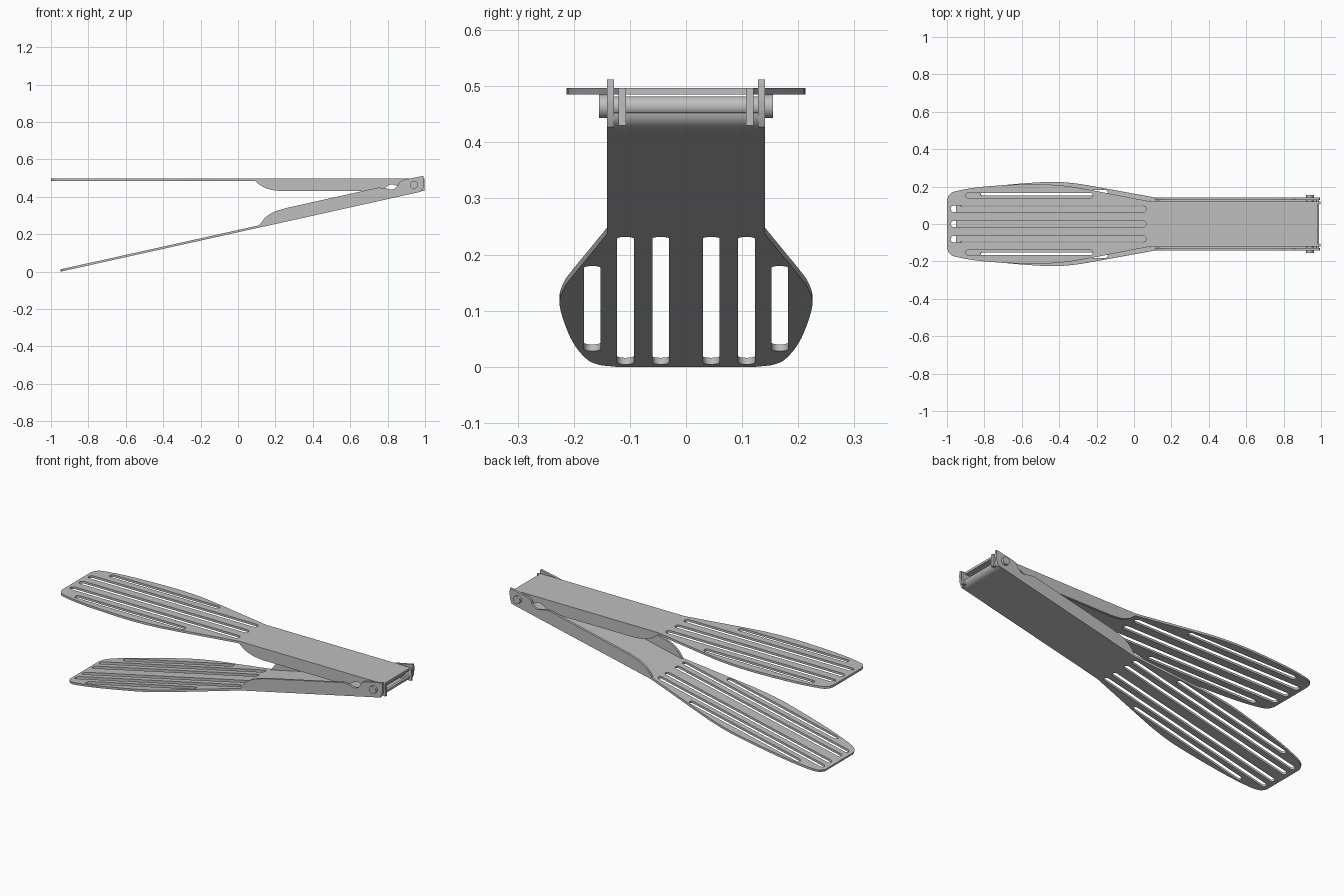
import bpy
import bmesh
from math import sin, cos, pi, radians
from mathutils import Matrix, Vector

cube = bpy.data.objects.get("Cube")
if cube:
    bpy.data.objects.remove(cube)

steel = bpy.data.materials.new("brushed_steel")
steel.use_nodes = True
GREY = (0.52, 0.52, 0.52, 1)
steel.diffuse_color = GREY
steel.node_tree.nodes["Principled BSDF"].inputs["Base Color"].default_value = GREY

THICK = 0.012
NECK = 1.09          # where the blade meets the channel
UPRIGHT = Matrix.Rotation(pi / 2, 4, 'X')


def add_object(name, mesh, matrix):
    bm = bmesh.new()
    bm.from_mesh(mesh)
    bmesh.ops.remove_doubles(bm, verts=bm.verts, dist=1e-5)
    bmesh.ops.recalc_face_normals(bm, faces=bm.faces)
    bm.to_mesh(mesh)
    bm.free()
    for poly in mesh.polygons:
        poly.use_smooth = True
    mesh.set_sharp_from_angle(angle=radians(30))
    mesh.materials.clear()
    mesh.materials.append(steel)
    obj = bpy.data.objects.new(name, mesh)
    obj.matrix_world = matrix
    bpy.context.collection.objects.link(obj)
    return obj


def sheet(name, loops, thickness, matrix):
    """Extrude closed 2D loops (outline first, then holes) into a solid sheet."""
    curve = bpy.data.curves.new(name, 'CURVE')
    curve.dimensions = '2D'
    curve.fill_mode = 'BOTH'
    curve.extrude = thickness / 2
    for loop in loops:
        spline = curve.splines.new('POLY')
        spline.points.add(len(loop) - 1)
        for point, (x, y) in zip(spline.points, loop):
            point.co = (x, y, 0, 1)
        spline.use_cyclic_u = True
    helper = bpy.data.objects.new(name + "_helper", curve)
    bpy.context.collection.objects.link(helper)
    graph = bpy.context.evaluated_depsgraph_get()
    mesh = bpy.data.meshes.new_from_object(helper.evaluated_get(graph))
    bpy.data.objects.remove(helper)
    bpy.data.curves.remove(curve)
    return add_object(name, mesh, matrix)


def smooth_path(points, steps=5):
    """Catmull-Rom curve through the points."""
    p = [Vector(q) for q in points]
    p = [2 * p[0] - p[1]] + p + [2 * p[-1] - p[-2]]
    path = []
    for a, b, c, d in zip(p, p[1:], p[2:], p[3:]):
        for i in range(steps):
            t = i / steps
            path.append((b * 2 + (c - a) * t + (a * 2 - b * 5 + c * 4 - d) * t ** 2
                         + (b * 3 - a - c * 3 + d) * t ** 3) / 2)
    return path + [p[-2]]


def slot(start, end, y, width=0.03, steps=8):
    r = width / 2
    loop = []
    for centre, turn in ((end - r, -pi / 2), (start + r, pi / 2)):
        for i in range(steps + 1):
            a = turn + pi * i / steps
            loop.append((centre + r * cos(a), y + r * sin(a)))
    return loop


def arm(label, matrix, edge, half, length, long_slots, short_slot, rim, notch, ear):
    # Slotted blade and channel floor in one sheet
    side = smooth_path(edge) + [Vector((NECK, half)), Vector((length, half))]
    outline = [(p.x, p.y) for p in side] + [(p.x, -p.y) for p in reversed(side)]
    holes = [slot(*s) for s in long_slots]
    start, end, y = short_slot
    holes += [slot(start, end, s * y) for s in (-1, 1)]
    sheet(label + "_blade", [outline] + holes, THICK,
          matrix @ Matrix.Translation((0, 0, THICK / 2)))
    # Side walls of the channel, with a scalloped notch by the hinge
    profile = [(NECK, 0)] + [tuple(p) for p in smooth_path(rim)]
    profile += [tuple(p) for p in smooth_path(notch)] + ear
    for s, word in ((1, "left"), (-1, "right")):
        place = Matrix.Translation((0, s * (half - 0.0065), 0)) @ UPRIGHT
        sheet(f"{label}_{word}_wall", [profile], 0.013, matrix @ place)


# Upper arm: lies level, channel opening downward
upper = Matrix.Translation((-1, 0, 0.497)) @ Matrix.Rotation(pi, 4, 'X')
arm("upper", upper,
    edge=[(0, 0.125), (0.012, 0.155), (0.05, 0.176), (0.2, 0.2), (0.45, 0.213),
          (0.62, 0.205), (0.75, 0.185), (0.85, 0.166)],
    half=0.12, length=1.985,
    long_slots=[(0.02, 1.065, y, 0.034) for y in (-0.081, 0, 0.081)],
    short_slot=(0.1, 0.78, 0.152),
    rim=[(NECK, 0.012), (1.13, 0.042), (1.18, 0.06), (1.24, 0.067)],
    notch=[(1.765, 0.067), (1.79, 0.046), (1.825, 0.03), (1.86, 0.046), (1.885, 0.067)],
    ear=[(1.998, 0.067), (1.998, 0)])

# Lower arm: tilted, channel opening upward
lower = Matrix.Translation((-0.948, 0, 0)) @ Matrix.Rotation(radians(-12.5), 4, 'Y')
arm("lower", lower,
    edge=[(0, 0.125), (0.02, 0.158), (0.08, 0.181), (0.24, 0.206), (0.5, 0.225),
          (0.64, 0.218), (0.74, 0.203), (0.87, 0.18)],
    half=0.141, length=1.955,
    long_slots=[(0.02, 1.07, s * y) for s in (-1, 1) for y in (0.045, 0.108)],
    short_slot=(0.13, 0.83, 0.167),
    rim=[(NECK, 0.012), (1.13, 0.045), (1.18, 0.064), (1.25, 0.071)],
    notch=[(1.755, 0.071), (1.79, 0.06), (1.825, 0.045), (1.855, 0.055),
           (1.875, 0.077), (1.9, 0.082)],
    ear=[(2.005, 0.08), (2.0, 0.05), (1.99, 0.02), (1.975, 0)])

# Rolled lip that closes the floor of the lower channel
bend = [radians(7 * i) for i in range(11)]
lip = [(1.955 + 0.035 * sin(a), 0.035 - 0.035 * cos(a)) for a in bend]
lip += [(1.955 + 0.023 * sin(a), 0.035 - 0.023 * cos(a)) for a in reversed(bend)]
sheet("lower_rolled_lip", [lip], 0.256, lower @ UPRIGHT)


# Hinge pin with a head on each side
def cylinder(name, radius, depth, y):
    mesh = bpy.data.meshes.new(name)
    bm = bmesh.new()
    bmesh.ops.create_cone(bm, cap_ends=True, segments=32, radius1=radius,
                          radius2=radius, depth=depth)
    bm.to_mesh(mesh)
    bm.free()
    add_object(name, mesh, Matrix.Translation((0.941, y, 0.464)) @ UPRIGHT)


cylinder("hinge_pin", 0.018, 0.29, 0)
cylinder("left_pin_head", 0.021, 0.014, 0.148)
cylinder("right_pin_head", 0.021, 0.014, -0.148)
